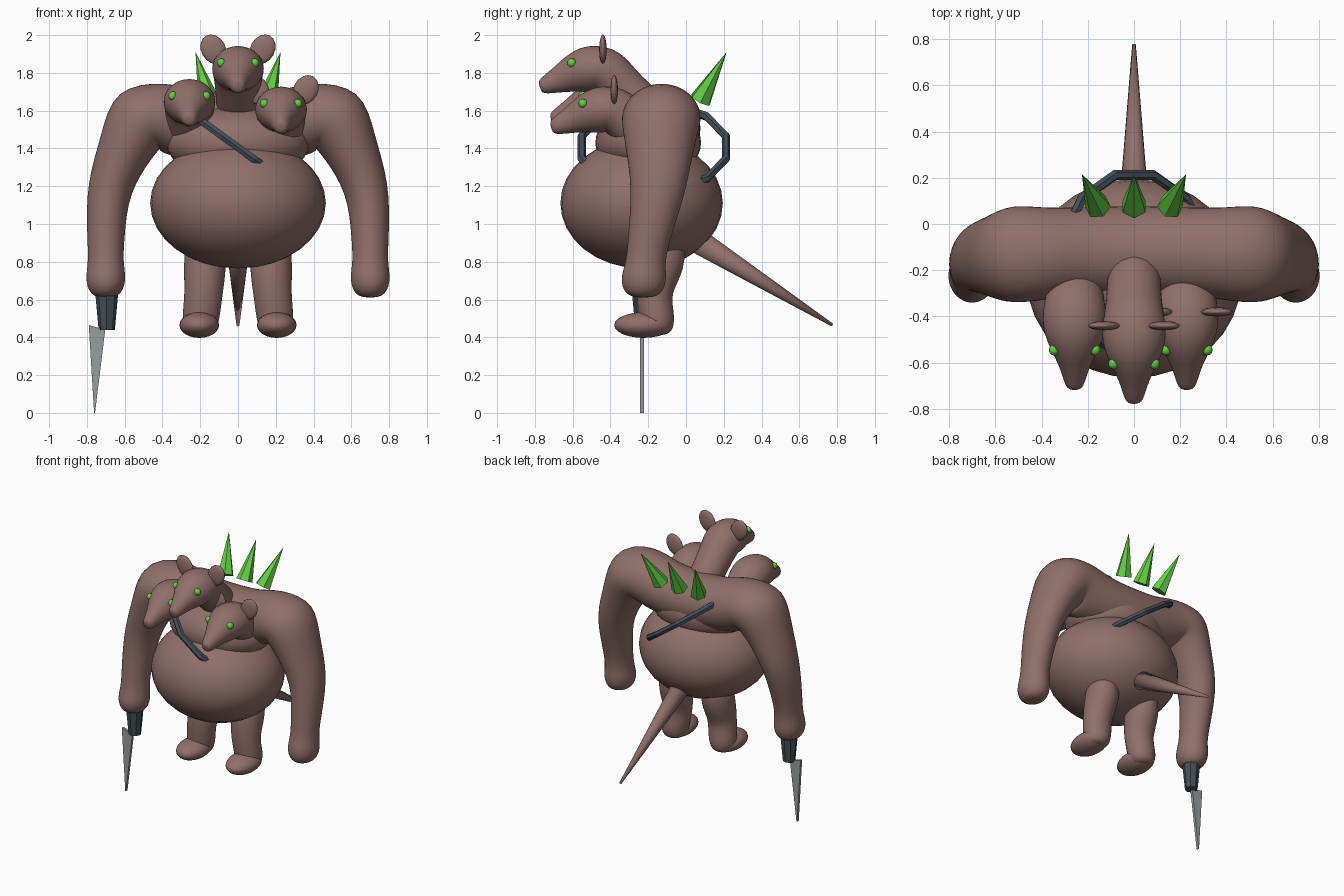
import bpy, bmesh, math
from mathutils import Vector, Matrix

cube = bpy.data.objects.get("Cube")
if cube:
    bpy.data.objects.remove(cube, do_unlink=True)


def material(name, rgb):
    m = bpy.data.materials.new(name)
    m.use_nodes = True
    m.diffuse_color = (*rgb, 1)
    m.node_tree.nodes["Principled BSDF"].inputs["Base Color"].default_value = (*rgb, 1)
    return m


skin = material("brown skin", (0.28, 0.16, 0.145))
green = material("glowing green", (0.13, 0.62, 0.06))
slate = material("dark slate", (0.06, 0.08, 0.095))
steel = material("steel", (0.31, 0.34, 0.35))


def finish(name, bm, mat, smooth=True):
    bmesh.ops.recalc_face_normals(bm, faces=bm.faces)
    me = bpy.data.meshes.new(name)
    bm.to_mesh(me)
    bm.free()
    me.materials.append(mat)
    for p in me.polygons:
        p.use_smooth = smooth
    ob = bpy.data.objects.new(name, me)
    bpy.context.collection.objects.link(ob)
    return ob


def ellipsoid(name, center, radii, mat=skin, seg=24, turn=0):
    bm = bmesh.new()
    bmesh.ops.create_uvsphere(bm, u_segments=seg, v_segments=seg // 2, radius=1)
    bm.transform(Matrix.Translation(center) @ Matrix.Rotation(turn, 4, 'Y')
                 @ Matrix.Diagonal((*radii, 1)))
    return finish(name, bm, mat)


def loft(name, stations, ref, offset=(0, 0, 0), mirror=False, sides=12):
    """Smooth tube through (x, y, z, radius along ref, radius across ref)."""
    bm = bmesh.new()
    ref, offset = Vector(ref), Vector(offset)
    pts = [Vector(s[:3]) for s in stations]
    rings = []
    for i, s in enumerate(stations):
        tangent = pts[min(i + 1, len(pts) - 1)] - pts[max(i - 1, 0)]
        if mirror and i == 0:
            tangent = Vector((1, 0, 0))
        across = tangent.cross(ref).normalized()
        ring = []
        for k in range(sides):
            a = math.tau * k / sides
            ring.append(bm.verts.new(pts[i] + offset + 1.045 * (
                ref * math.cos(a) * s[3] + across * math.sin(a) * s[4])))
        rings.append(ring)
    for a, b in zip(rings, rings[1:]):
        for k in range(sides):
            n = (k + 1) % sides
            bm.faces.new((a[k], a[n], b[n], b[k]))
    bm.faces.new(rings[-1])
    if not mirror:
        bm.faces.new(rings[0])
    ob = finish(name, bm, skin)
    if mirror:
        ob.modifiers.new("mirror", 'MIRROR').merge_threshold = 0.002
    ob.modifiers.new("rounding", 'SUBSURF').levels = 2
    ob.modifiers["rounding"].render_levels = 2
    return ob


def cone(name, base, tip, r1, r2, sides, mat):
    base, tip = Vector(base), Vector(tip)
    axis = tip - base
    bm = bmesh.new()
    bmesh.ops.create_cone(bm, cap_ends=True, segments=sides, radius1=r1,
                          radius2=r2, depth=axis.length)
    bm.transform(Matrix.Translation((base + tip) / 2)
                 @ axis.to_track_quat('Z', 'Y').to_matrix().to_4x4())
    return finish(name, bm, mat, sides > 8)


# Torso
ellipsoid("belly", (0, -0.235, 1.11), (0.465, 0.43, 0.345), seg=32)
ellipsoid("chest", (0, -0.2, 1.43), (0.38, 0.28, 0.2), seg=32)

# Shoulders and both arms as one mirrored tube
loft("shoulders_and_arms", [
    (0, -0.12, 1.5, 0.2, 0.19),
    (0.25, -0.12, 1.52, 0.19, 0.18),
    (0.4, -0.13, 1.57, 0.2, 0.19),
    (0.53, -0.13, 1.57, 0.215, 0.205),
    (0.59, -0.14, 1.41, 0.18, 0.145),
    (0.69, -0.14, 1.19, 0.145, 0.115),
    (0.70, -0.19, 0.95, 0.115, 0.1),
    (0.70, -0.215, 0.8, 0.1, 0.09),
    (0.70, -0.225, 0.71, 0.125, 0.11),
    (0.70, -0.225, 0.63, 0.1, 0.085),
    (0.70, -0.225, 0.61, 0.04, 0.035)], (0, 1, 0), mirror=True)

# Legs and feet
for side, label in ((1, "left"), (-1, "right")):
    loft(label + "_leg", [
        (side * 0.17, -0.1, 0.98, 0.1, 0.1),
        (side * 0.175, -0.13, 0.78, 0.115, 0.13),
        (side * 0.18, -0.175, 0.64, 0.1, 0.09),
        (side * 0.195, -0.155, 0.52, 0.1, 0.095),
        (side * 0.2, -0.155, 0.44, 0.09, 0.09),
        (side * 0.2, -0.155, 0.41, 0.05, 0.05)], (1, 0, 0))
    ellipsoid(label + "_foot", (side * 0.205, -0.225, 0.465), (0.105, 0.155, 0.068))

# Tail
cone("tail", (0, -0.05, 0.98), (0, 0.775, 0.465), 0.075, 0.008, 16, skin)

# Three heads with necks, eyes and ears
for label, off, ears in (("middle", (0, 0, 0), True),
                         ("right", (-0.257, 0.06, -0.175), False),
                         ("left", (0.228, 0.06, -0.215), True)):
    loft(label + "_head", [
        (0, -0.15, 1.56, 0.12, 0.12),
        (0, -0.32, 1.7, 0.115, 0.11),
        (0, -0.42, 1.82, 0.135, 0.13),
        (0, -0.5, 1.825, 0.14, 0.13),
        (0, -0.58, 1.805, 0.115, 0.11),
        (0, -0.67, 1.765, 0.065, 0.07),
        (0, -0.755, 1.73, 0.042, 0.045),
        (0, -0.775, 1.725, 0.025, 0.027)], (1, 0, 0), off)
    o = Vector(off)
    for s, side in ((1, "left"), (-1, "right")):
        ellipsoid(f"{label}_head_{side}_eye", o + Vector((s * 0.088, -0.605, 1.853)),
                  (0.024, 0.024, 0.024), green, 12)
        if ears:
            ellipsoid(f"{label}_head_{side}_ear", o + Vector((s * 0.13, -0.44, 1.925)),
                      (0.065, 0.02, 0.082), skin, 16, s * 0.5)

# Back spikes
for i, label in enumerate(("right", "middle", "left")):
    s = i - 1
    cone(label + "_spike", (s * 0.155, 0.075, 1.655), (s * 0.225, 0.215, 1.91),
         0.057, 0, 6, green)

# Slanted strap around the chest
bpy.ops.mesh.primitive_torus_add(major_segments=12, minor_segments=6,
                                 major_radius=0.395, minor_radius=0.023)
strap = bpy.context.object
strap.name = "chest_strap"
strap.data.transform(Matrix.Translation((0, -0.17, 1.405))
                     @ Matrix.Rotation(math.radians(36), 4, 'Y')
                     @ Matrix.Rotation(math.radians(15), 4, 'Z'))
strap.data.materials.append(slate)

# Sword: tapered grip and a thin slanted blade
cone("sword_grip", (-0.695, -0.225, 0.66), (-0.695, -0.225, 0.44), 0.063, 0.043, 8, slate)
bm = bmesh.new()
outline = ((-0.79, 0.465), (-0.703, 0.44), (-0.757, 0), (-0.762, 0))
face = bm.faces.new([bm.verts.new((x, -0.243, z)) for x, z in outline])
new = bmesh.ops.extrude_face_region(bm, geom=[face])["geom"]
bmesh.ops.translate(bm, vec=(0, 0.02, 0),
                    verts=[v for v in new if isinstance(v, bmesh.types.BMVert)])
finish("sword_blade", bm, steel, False)
